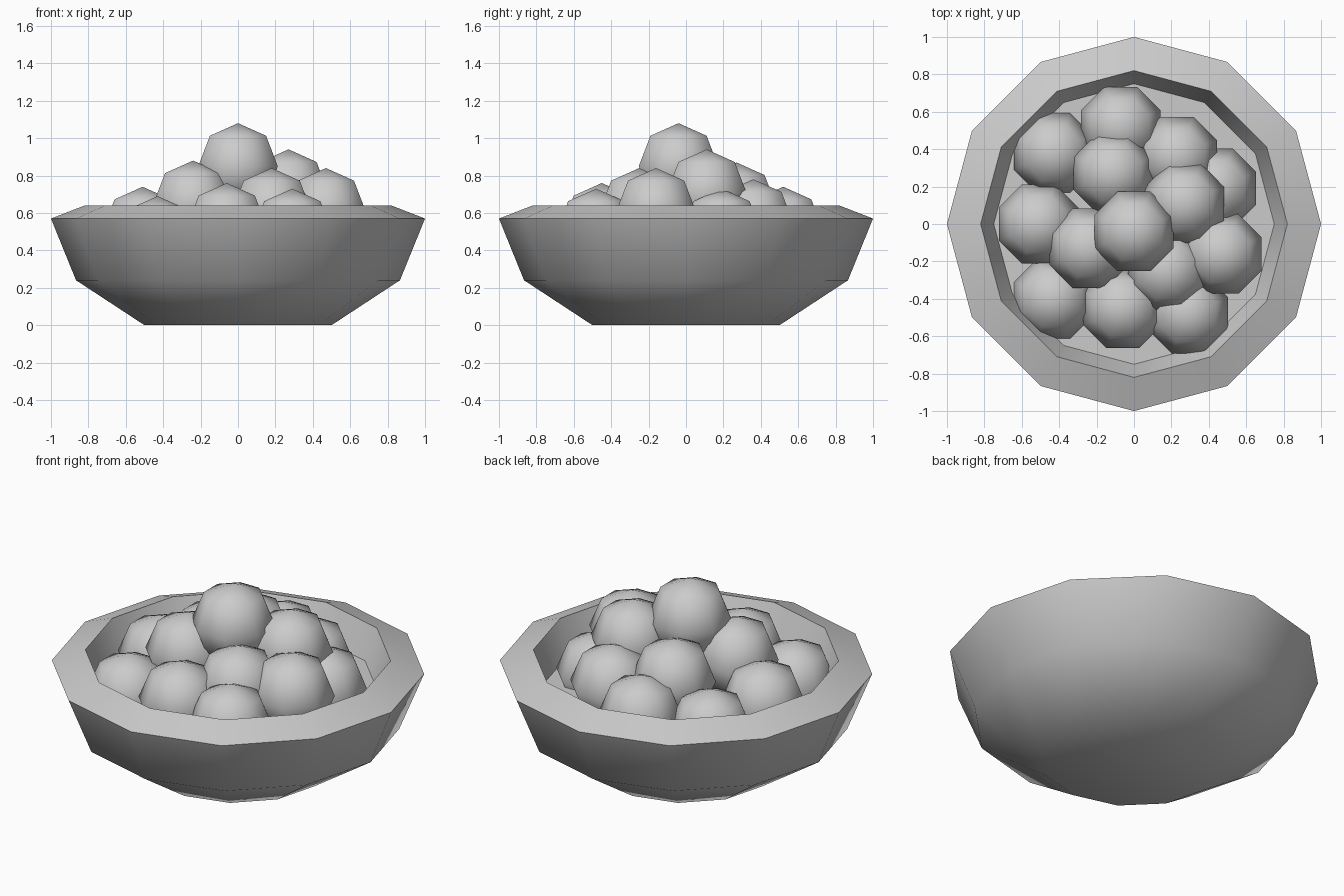
import bpy, bmesh, math

if "Cube" in bpy.data.objects:
    bpy.data.objects.remove(bpy.data.objects["Cube"])

SIDES = 12


def finish(bm, name, angle):
    bmesh.ops.recalc_face_normals(bm, faces=bm.faces[:])
    mesh = bpy.data.meshes.new(name)
    bm.to_mesh(mesh)
    bm.free()
    obj = bpy.data.objects.new(name, mesh)
    bpy.context.collection.objects.link(obj)
    bpy.ops.object.select_all(action='DESELECT')
    obj.select_set(True)
    bpy.context.view_layer.objects.active = obj
    bpy.ops.object.shade_smooth_by_angle(angle=math.radians(angle))
    return obj


# Bowl: twelve-sided lathe of (radius, height), from the foot over the rim to the inner floor
profile = [(0.50, 0.0), (0.866, 0.24), (1.0, 0.57), (0.82, 0.64), (0.75, 0.46)]
bm = bmesh.new()
rings = []
for r, z in profile:
    rings.append([bm.verts.new((r * math.cos(i * math.tau / SIDES),
                                r * math.sin(i * math.tau / SIDES), z))
                  for i in range(SIDES)])
for low, high in zip(rings, rings[1:]):
    for i in range(SIDES):
        j = (i + 1) % SIDES
        bm.faces.new((low[i], low[j], high[j], high[i]))
bm.faces.new(rings[0])
bm.faces.new(rings[-1])
finish(bm, "bowl", 40)

# Heaped balls: centre x, y and height of the top point
balls = [
    (0.0, -0.04, 1.08),
    (0.27, 0.11, 0.94), (-0.11, 0.27, 0.87), (-0.24, -0.13, 0.88),
    (0.18, -0.25, 0.84), (0.47, -0.16, 0.84), (0.44, 0.19, 0.73),
    (0.23, 0.36, 0.78), (-0.07, 0.52, 0.74), (-0.43, 0.38, 0.70),
    (-0.51, 0.0, 0.74), (-0.43, -0.40, 0.69), (-0.06, -0.45, 0.76),
    (0.29, -0.48, 0.73),
]
RADIUS = 0.23
for n, (x, y, top) in enumerate(balls, 1):
    bm = bmesh.new()
    bmesh.ops.create_uvsphere(bm, u_segments=8, v_segments=4, radius=RADIUS)
    ball = finish(bm, f"ball_{n}", 60)
    ball.location = (x, y, top - RADIUS)
    ball.rotation_euler.z = math.radians(22.5)
